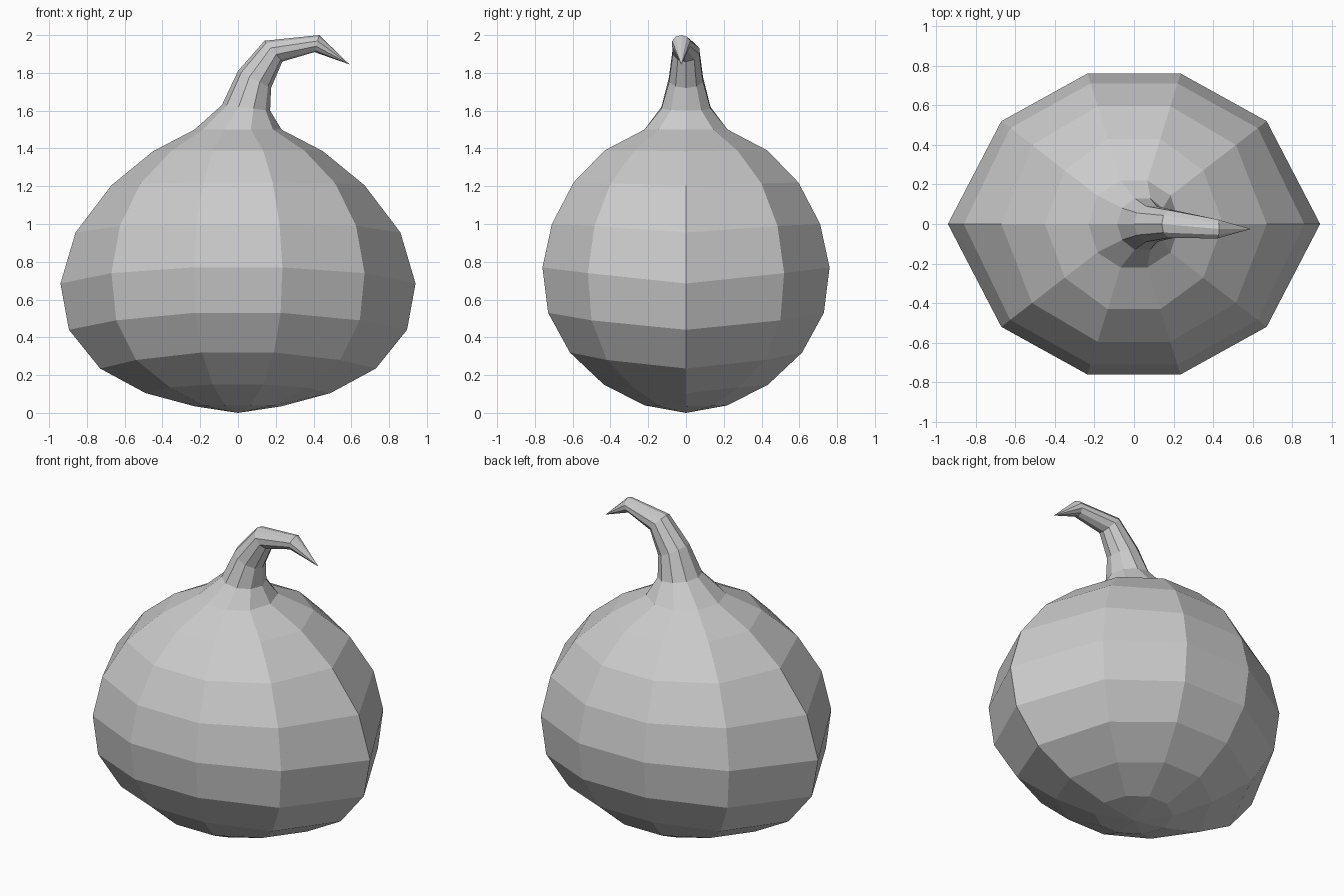
import bpy, bmesh
from math import sin, cos, pi

if "Cube" in bpy.data.objects:
    bpy.data.objects.remove(bpy.data.objects["Cube"])

N = 10

# Gourd body rings: side x, side z, shoulder x, shoulder z, front y, front z
BODY = [
    (.23, .035, .18, .037, .22, .04),
    (.49, .105, .36, .135, .435, .15),
    (.73, .235, .54, .28, .615, .32),
    (.895, .44, .645, .49, .73, .53),
    (.94, .685, .67, .74, .76, .77),
    (.86, .955, .625, .99, .71, 1.0),
    (.67, 1.205, .515, 1.215, .595, 1.22),
    (.45, 1.385, .35, 1.39, .43, 1.39),
    (.23, 1.50, .185, 1.50, .22, 1.50),
]

# Stem rings: inner (x, z), outer (x, z), centre y, half width in y
STEM = [
    ((.17, 1.60), (-.085, 1.63), 0, .13),
    ((.175, 1.72), (0, 1.81), 0, .09),
    ((.235, 1.86), (.14, 1.97), 0, .07),
    ((.405, 1.91), (.43, 2.0), -.025, .048),
]


def body_ring(x0, z0, x1, z1, y2, z2):
    quarter = [(x0, 0, z0), (x1, x1 * .775, z1), (y2 * .309, y2, z2)]
    half = quarter + [(-x, y, z) for x, y, z in reversed(quarter)]
    return half + [(x, -y, z) for x, y, z in reversed(half[1:-1])]


def stem_ring(inner, outer, y, w):
    ring = []
    for i in range(N):
        a = 2 * pi * i / N
        t = (1 - cos(a)) / 2
        ring.append((inner[0] + (outer[0] - inner[0]) * t,
                     y + w * sin(a) / sin(.4 * pi),
                     inner[1] + (outer[1] - inner[1]) * t))
    return ring


# One continuous skin from base to stem tip
bm = bmesh.new()
rings = [body_ring(*r) for r in BODY] + [stem_ring(*r) for r in STEM]
loops = [[bm.verts.new(p) for p in ring] for ring in rings]
base = bm.verts.new((0, 0, 0))
tip = bm.verts.new((.59, -.025, 1.845))
for i in range(N):
    j = (i + 1) % N
    for lo, hi in zip(loops, loops[1:]):
        bm.faces.new((lo[i], lo[j], hi[j], hi[i]))
    bm.faces.new((base, loops[0][j], loops[0][i]))
    bm.faces.new((loops[-1][i], loops[-1][j], tip))
bmesh.ops.recalc_face_normals(bm, faces=bm.faces)

mesh = bpy.data.meshes.new("gourd")
bm.to_mesh(mesh)
bm.free()
bpy.context.collection.objects.link(bpy.data.objects.new("gourd", mesh))
